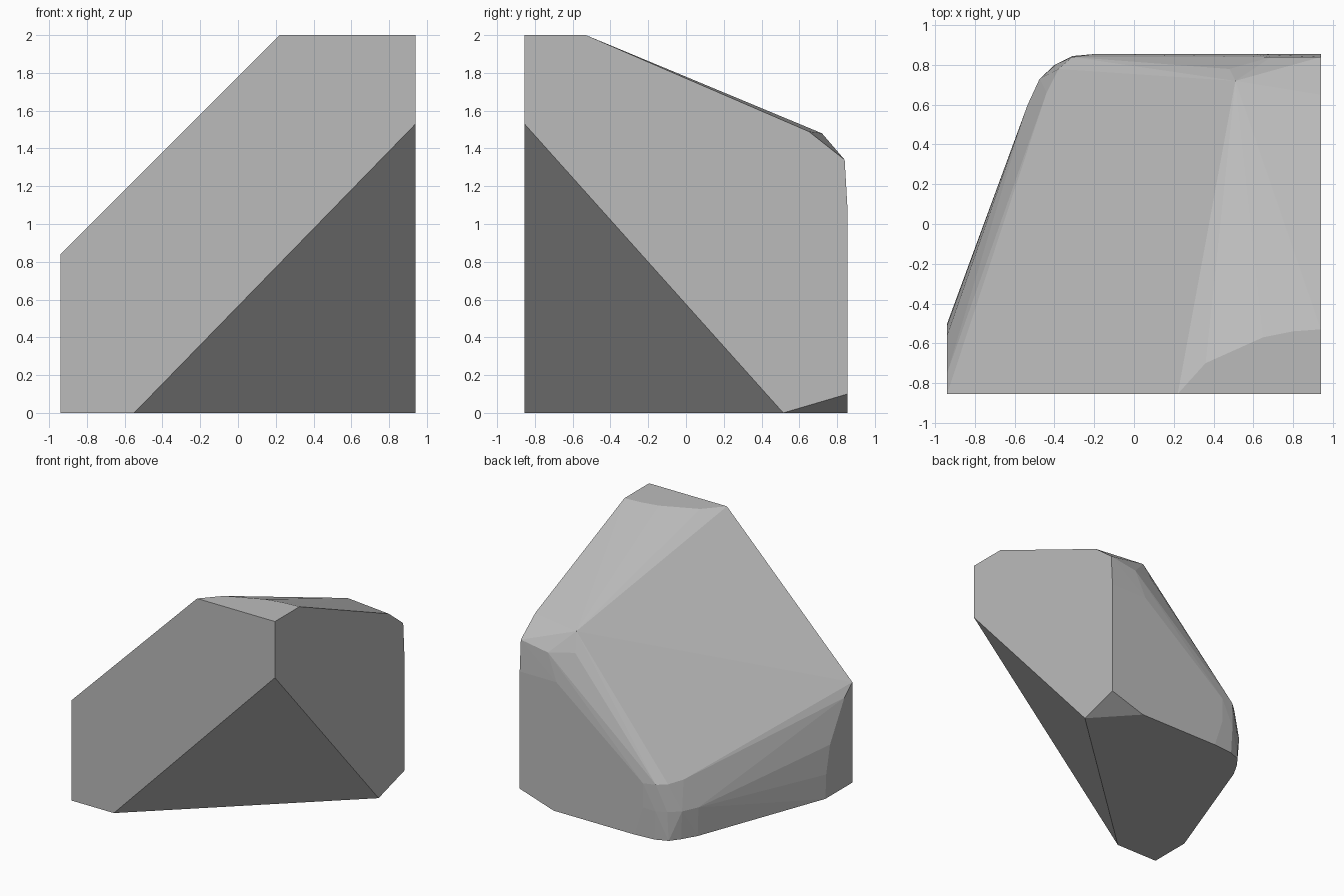
import bpy
import bmesh
from math import radians

# Remove the default cube only
default_cube = bpy.data.objects.get("Cube")
if default_cube:
    bpy.data.objects.remove(default_cube, do_unlink=True)

# Flat walls of the block that the rock is cut from
SIDE = 0.94
DEPTH = 0.855
TOP = 2.0
FLOOR = 0.0


def make_material(name, value):
    """One flat grey, shown in the viewport and in a render."""
    material = bpy.data.materials.new(name)
    material.use_nodes = True
    colour = (value, value, value, 1.0)
    material.diffuse_color = colour
    shader = next(node for node in material.node_tree.nodes
                  if node.type == 'BSDF_PRINCIPLED')
    shader.inputs["Base Color"].default_value = colour
    shader.inputs["Roughness"].default_value = 0.8
    return material


def on_front(outline):
    """Outline in x and z on the front wall."""
    return [(x, -DEPTH, z) for x, z in outline]


def on_back(outline):
    """Outline in x and z on the back wall."""
    return [(x, DEPTH, z) for x, z in outline]


def on_side(outline, wall):
    """Outline in y and z on one of the side walls."""
    return [(wall, y, z) for y, z in outline]


def on_level(outline, height):
    """Outline in x and y on a horizontal cut."""
    return [(x, y, height) for x, y in outline]


def build_rock(name, points, material):
    """Wrap the corner points in a faceted convex stone."""
    bm = bmesh.new()
    for point in points:
        bm.verts.new(point)
    bmesh.ops.remove_doubles(bm, verts=bm.verts[:], dist=0.004)
    bmesh.ops.convex_hull(bm, input=bm.verts[:])
    loose = [vert for vert in bm.verts if not vert.link_faces]
    bmesh.ops.delete(bm, geom=loose, context='VERTS')

    # Merge triangles that share a plane into clean facets
    bmesh.ops.dissolve_limit(bm, angle_limit=radians(1),
                             verts=bm.verts[:], edges=bm.edges[:])
    bmesh.ops.recalc_face_normals(bm, faces=bm.faces[:])

    mesh = bpy.data.meshes.new(name)
    bm.to_mesh(mesh)
    bm.free()
    mesh.materials.append(material)
    rock = bpy.data.objects.new(name, mesh)
    bpy.context.collection.objects.link(rock)
    return rock


# Flat front cut, with its sloping shoulder and undercut
corners = on_front([(-SIDE, FLOOR), (-SIDE, 0.84), (0.22, TOP),
                    (SIDE, TOP), (SIDE, 1.53), (-0.55, FLOOR)])

# Tall side wall, running down to the chipped lower corner
corners += on_side([(0.65, 1.49), (0.84, 1.34), (DEPTH, 1.08),
                    (DEPTH, 0.1), (0.515, FLOOR)], SIDE)

# Low side wall, rounded over towards the back
corners += on_side([(-0.75, 0.75), (-0.56, 0.43),
                    (-0.51, 0.2), (-0.5, FLOOR)], -SIDE)

# Small flat summit and the footprint
corners += on_level([(0.36, -0.7), (0.65, -0.57),
                     (0.8, -0.54), (SIDE, -0.53)], TOP)
corners += on_level([(-0.53, 0.6), (-0.46, 0.72), (-0.4, 0.8),
                     (-0.3, 0.84)], FLOOR)

# Flat back wall
corners += on_back([(0.626, FLOOR), (-0.12, FLOOR), (-0.2, 0.25),
                    (-0.2, 0.45), (0.6, 1.08)])

# Worn crest and rounded back corner
corners += [(0.51, 0.72, 1.48), (0.69, 0.84, 1.3), (0.35, 0.67, 1.28),
            (0.48, 0.78, 1.33), (-0.44, 0.66, 0.47), (-0.31, 0.84, 0.46),
            (-0.38, 0.78, 0.46)]
corners += on_level([(-0.535, 0.6), (-0.475, 0.73), (-0.39, 0.805),
                     (-0.31, 0.845)], 0.24)

stone_grey = make_material("stone_grey", 0.5)
build_rock("rock", corners, stone_grey)
